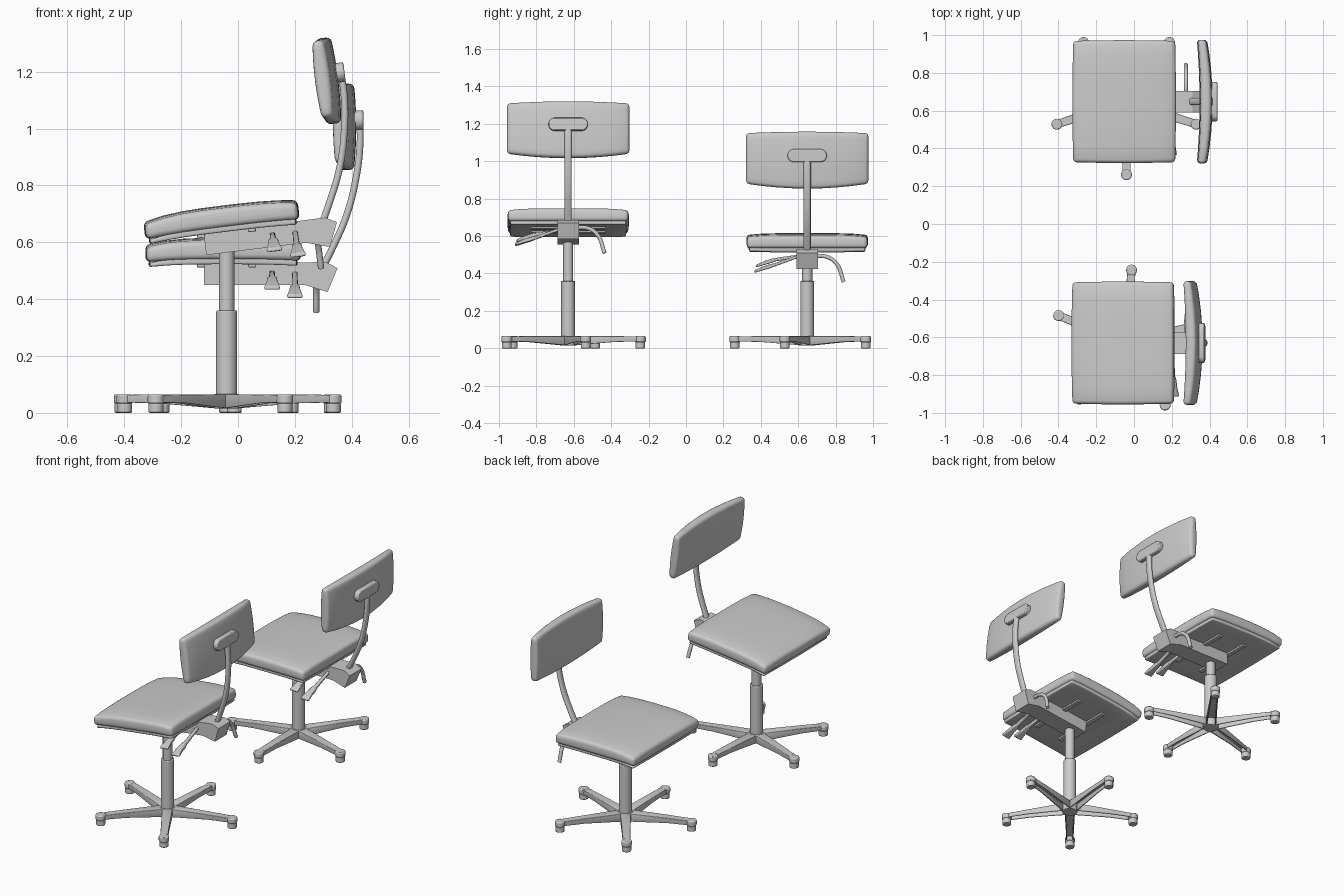
import bpy, bmesh
from math import radians, cos, sin, pi
from mathutils import Matrix, Vector

if "Cube" in bpy.data.objects:
    bpy.data.objects.remove(bpy.data.objects["Cube"])


def add(name, bm, M, bevel=0.0, segs=2, smooth=False, solid=0.0):
    bmesh.ops.recalc_face_normals(bm, faces=bm.faces)
    me = bpy.data.meshes.new(name)
    bm.to_mesh(me)
    bm.free()
    ob = bpy.data.objects.new(name, me)
    bpy.context.collection.objects.link(ob)
    ob.matrix_world = M
    if solid:
        m = ob.modifiers.new("wall", 'SOLIDIFY')
        m.thickness = solid
    if bevel:
        m = ob.modifiers.new("round", 'BEVEL')
        m.width, m.segments, m.limit_method = bevel, segs, 'ANGLE'
        m.angle_limit = radians(40)
    if smooth:
        me.polygons.foreach_set("use_smooth", [True] * len(me.polygons))
    return ob


def pad(name, fn, M, bevel):
    """Rounded cushion: a, b, c in -1..1 mapped to a position by fn."""
    bm = bmesh.new()
    bmesh.ops.create_grid(bm, x_segments=8, y_segments=8, size=1)
    for v in bm.verts:
        v.co.z = -1
    ret = bmesh.ops.extrude_face_region(bm, geom=bm.faces[:], use_keep_orig=True)
    for g in ret["geom"]:
        if isinstance(g, bmesh.types.BMVert):
            g.co.z = 1
    for v in bm.verts:
        v.co = Vector(fn(*v.co))
    return add(name, bm, M, bevel, 3, smooth=True)


def prism(name, pts, direction, M, bevel=0.0):
    """Polygon pts (3D) extruded along a direction."""
    bm = bmesh.new()
    f = bm.faces.new([bm.verts.new(p) for p in pts])
    ret = bmesh.ops.extrude_face_region(bm, geom=[f], use_keep_orig=True)
    vs = [g for g in ret["geom"] if isinstance(g, bmesh.types.BMVert)]
    bmesh.ops.translate(bm, verts=vs, vec=direction)
    return add(name, bm, M, bevel)


def loft(name, sections, M, bevel=0.0, hollow=False):
    """Rectangular sections (x, z low, z high, width) along +x."""
    bm = bmesh.new()
    rings = [[bm.verts.new((x, sy * w / 2, z)) for sy, z in
              ((-1, lo), (-1, hi), (1, hi), (1, lo))] for x, lo, hi, w in sections]
    for a, b in zip(rings, rings[1:]):
        for i in range(3 if hollow else 4):
            j = (i + 1) % 4
            bm.faces.new((a[i], a[j], b[j], b[i]))
    bm.faces.new(rings[-1])
    if not hollow:
        bm.faces.new(rings[0])
    return add(name, bm, M, bevel, solid=0.007 if hollow else 0)


def cyl(name, x, r, z0, z1, M, bevel=0.004, n=24):
    bm = bmesh.new()
    bmesh.ops.create_cone(bm, cap_ends=True, segments=n, radius1=r, radius2=r, depth=z1 - z0,
                          matrix=Matrix.Translation((x, 0, (z0 + z1) / 2)))
    return add(name, bm, M, bevel)


def tube(name, pts, M, depth, extrude=0.0, flat=False):
    """Smooth swept bar; flat curves lie in local XY and get a stadium section."""
    cu = bpy.data.curves.new(name, 'CURVE')
    cu.dimensions = '2D' if flat else '3D'
    if flat:
        cu.fill_mode = 'NONE' if 'NONE' in cu.bl_rna.properties['fill_mode'].enum_items else cu.fill_mode
    cu.bevel_depth, cu.extrude, cu.bevel_resolution = depth, extrude, 3
    cu.use_fill_caps = True
    sp = cu.splines.new('BEZIER')
    sp.bezier_points.add(len(pts) - 1)
    for bp, p in zip(sp.bezier_points, pts):
        bp.co = p
        bp.handle_left_type = bp.handle_right_type = 'AUTO'
    ob = bpy.data.objects.new(name, cu)
    bpy.context.collection.objects.link(ob)
    ob.matrix_world = M
    return ob


def base(tag, y, spin, col_top):
    B = Matrix.Translation((-0.04, y, 0))
    cyl(tag + "_hub", 0, 0.045, 0.015, 0.066, B)
    cyl(tag + "_outer_column", 0, 0.037, 0.05, 0.36, B)
    cyl(tag + "_inner_column", 0, 0.027, 0.35, col_top, B)
    for i in range(5):
        R = B @ Matrix.Rotation(radians(spin + 72 * i), 4, 'Z')
        loft(f"{tag}_leg_{i}", [(0.02, 0.015, 0.065, 0.06), (0.25, 0.034, 0.065, 0.047),
                                (0.4, 0.037, 0.063, 0.042)], R, 0.004, hollow=True)
        cyl(f"{tag}_foot_cap_{i}", 0.387, 0.029, 0.032, 0.065, R, 0.006)
        cyl(f"{tag}_foot_{i}", 0.387, 0.026, 0.0, 0.034, R)


def seat_fn(top, bottom, inset):
    def fn(a, b, c):
        x = -0.052 + a * (0.27 - inset) + 0.004 * (1 - b * b) * a
        y = b * (0.321 - inset) + 0.004 * (1 - a * a) * b
        drop = 0.024 * max(0, -a) ** 3 + 0.013 * max(0, a) ** 3
        if c > 0:
            return x, y, top - drop - 0.01 * b ** 4
        return x, y, bottom - drop * 0.4
    return fn


def back_fn(a, b, c):
    bow = 1 - a * a
    low, high = 0.88 - 0.026 * bow, 1.15 + 0.008 * bow
    t = (b + 1) / 2
    x = 0.36 + (0.029 if c > 0 else 0.014) * bow + c * 0.027 - 0.008 * c * b * b
    return x, a * 0.327, low + (high - low) * t


def upper(tag, M):
    # Cushion, its underside shell and the backrest
    pad(tag + "_seat", seat_fn(0.616, 0.54, 0), M, 0.018)
    pad(tag + "_seat_shell", seat_fn(0.56, 0.523, 0.012), M, 0.01)
    pad(tag + "_backrest", back_fn, M, 0.017)
    # Mechanism housing with tilted rear block
    prof = [(-0.12, 0.45), (-0.12, 0.525), (0.27, 0.53), (0.31, 0.53),
            (0.35, 0.509), (0.315, 0.425), (0.235, 0.45)]
    prism(tag + "_mechanism", [(x, -0.057, z) for x, z in prof], (0, 0.114, 0), M)
    for i, x in enumerate((-0.13, 0.05)):
        prism(f"{tag}_cross_bar_{i}", [(x - 0.014, -0.2, z) for z in (0.512, 0.53)] +
              [(x + 0.014, -0.2, z) for z in (0.53, 0.512)], (0, 0.4, 0), M, 0.003)
    # Backrest spine and its rounded mounting plate
    spine = [(0.295, 0.505), (0.34, 0.596), (0.382, 0.695), (0.414, 0.82),
             (0.429, 0.94), (0.428, 1.045)]
    tube(tag + "_spine", [(x, z, 0) for x, z in spine],
         M @ Matrix.Rotation(pi / 2, 4, 'X'), 0.012, 0.007, flat=True)
    plate = []
    for i in range(20):
        t = -pi / 2 + 2 * pi * (i + 0.5) / 20
        plate.append((0.405, 0.035 * cos(t) + (0.07 if cos(t) > 0 else -0.07),
                      1.03 + 0.035 * sin(t)))
    prism(tag + "_back_plate", plate, (0.036, 0, 0), M, 0.006)
    # Drooping rear lever
    tube(tag + "_rear_lever", [(0.275, 0.04, 0.492), (0.275, 0.1, 0.49),
                               (0.275, 0.155, 0.455), (0.275, 0.195, 0.355)], M, 0.011)
    # Two paddle levers on the near side
    for i, (x, dz, dl) in enumerate(((0.12, 0, 0), (0.2, -0.029, 0.008))):
        L = M @ Matrix.Translation((x, 0, 0)) @ Matrix.Rotation(-pi / 2, 4, 'Z')
        loft(f"{tag}_paddle_lever_{i}",
             [(0.04, 0.486, 0.502, 0.018), (0.17 + dl, 0.465 + dz, 0.483 + dz, 0.022),
              (0.19 + dl, 0.457 + dz, 0.479 + dz, 0.034),
              (0.225 + dl, 0.447 + dz, 0.468 + dz, 0.038),
              (0.275 + dl, 0.432 + dz, 0.446 + dz, 0.056)], L, 0.005)


# Low chair (far) and raised, tilted chair (near)
base("low", 0.648, -90, 0.46)
upper("low", Matrix.Translation((0, 0.648, 0)))
base("high", -0.63, 86, 0.59)
pivot = Vector((-0.04, 0, 0.45))
upper("high", Matrix.Translation(pivot + Vector((0.008, -0.63, 0.115)))
      @ Matrix.Rotation(radians(-7), 4, 'Y') @ Matrix.Translation(-pivot))

# Smooth the round hard-surface parts while keeping their edges
bpy.ops.object.select_all(action='DESELECT')
for ob in bpy.data.objects:
    if any(k in ob.name for k in ("column", "hub", "foot", "leg_", "lever", "plate")) and ob.type == 'MESH':
        ob.select_set(True)
        bpy.context.view_layer.objects.active = ob
bpy.ops.object.shade_smooth_by_angle(angle=radians(35))
